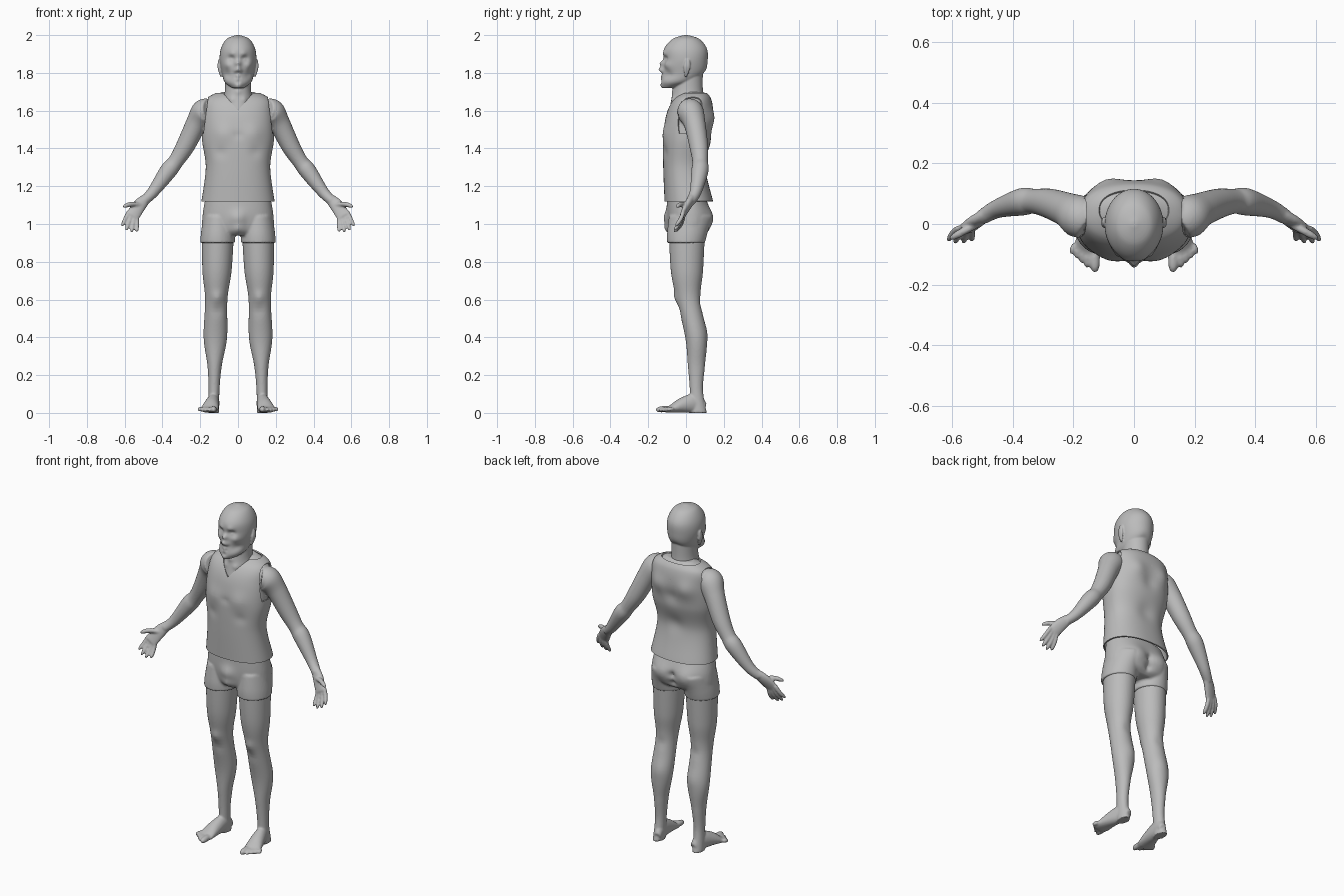
import bpy
import bmesh
import math
from mathutils import Vector

cube = bpy.data.objects.get("Cube")
if cube:
    bpy.data.objects.remove(cube, do_unlink=True)

COLOUR = (.5, .5, .5, 1)
grey = bpy.data.materials.new("clay_grey")
grey.use_nodes = True
grey.diffuse_color = COLOUR
grey.node_tree.nodes["Principled BSDF"].inputs["Base Color"].default_value = COLOUR

ONE = (1,)
BOTH = (1, -1)
SIDEWAYS, DEPTH, UP = Vector((1, 0, 0)), Vector((0, 1, 0)), Vector((0, 0, 1))


def spline(rows, t):
    """Catmull-Rom point at t (0 to 1) through rows of numbers."""
    last = len(rows) - 1
    i = min(int(t * last), last - 1)
    u = t * last - i
    before, start, end, after = (rows[max(0, min(last, i + k))] for k in range(-1, 3))
    point = []
    for p, q, r, s in zip(before, start, end, after):
        curve = 2 * p - 5 * q + 4 * r - s + u * (3 * (q - r) + s - p)
        point.append(q + u * (r - p + u * curve) / 2)
    return point


def tube(bm, rows, sides=ONE, rings=60, segments=64, reference=DEPTH, level=False, power=2, caps=True):
    """Loft through rows of (x, y, z, radius, depth radius), once for each side."""
    points = [spline(rows, i / (rings - 1)) for i in range(rings)]
    for side in sides:
        loops = []
        for i, point in enumerate(points):
            behind, ahead = points[max(i - 1, 0)], points[min(i + 1, rings - 1)]
            along = UP if level else (Vector(ahead[:3]) - Vector(behind[:3])).normalized()
            across = along.cross(reference).normalized()
            deep = across.cross(along)
            loop = []
            for k in range(segments):
                angle = math.tau * k / segments
                c, s = (math.copysign(abs(v) ** (2 / power), v) for v in (math.cos(angle), math.sin(angle)))
                co = Vector(point[:3]) + across * c * point[3] + deep * s * point[4]
                co.x *= side
                loop.append(bm.verts.new(co))
            loops.append(loop)
        for low, high in zip(loops, loops[1:]):
            for k in range(segments):
                bm.faces.new((low[k - 1], low[k], high[k], high[k - 1]))
        if caps:
            bm.faces.new(loops[0])
            bm.faces.new(loops[-1])


def slices(bm, rows, stance=0, lean=0, inset=0, **options):
    """Loft through level slices of (height, half width, front y, back y)."""
    tube(bm, [(stance - lean * z, (front + back) / 2, z, width - inset, (back - front) / 2 - inset)
              for z, width, front, back in rows], level=True, **options)


def digit(bm, base, tip, radius, bend):
    """Finger or toe with a rounded end, on both sides."""
    rows = []
    for i in range(8):
        t = math.sin(math.pi / 2 * i / 7)
        centre = base.lerp(tip, t) + bend * math.sin(math.pi * t)
        thickness = radius * max(.1, math.sqrt(1 - t ** 6))
        rows.append((*centre, thickness, thickness))
    tube(bm, rows, BOTH, rings=16, segments=16, reference=Vector((0, 1, .5)))


def sculpt(bm, front, back):
    """Swell (or sink) soft spots of (x, z, radius, amount) on the front or back, mirrored."""
    for direction, spots in ((-1, front), (1, back)):
        for x, z, radius, amount in spots.values():
            for centre in {x, -x}:
                for v in bm.verts:
                    facing = max(0, min(1, direction * (v.co.y - .04) / .04))
                    distance = math.hypot(v.co.x - centre, v.co.z - z)
                    v.co.y += direction * facing * amount * math.exp(-(distance / radius) ** 2)


def finish(bm, name, voxel=None):
    """Turn the mesh into an object, fusing overlapping parts if a voxel size is given."""
    bmesh.ops.recalc_face_normals(bm, faces=bm.faces[:])
    for face in bm.faces:
        face.smooth = True
    for edge in bm.edges:
        edge.smooth = not edge.is_boundary
    mesh = bpy.data.meshes.new(name)
    bm.to_mesh(mesh)
    bm.free()
    mesh.materials.append(grey)
    obj = bpy.data.objects.new(name, mesh)
    bpy.context.collection.objects.link(obj)
    if voxel:
        remesh = obj.modifiers.new("fuse", "REMESH")
        remesh.mode = "VOXEL"
        remesh.voxel_size = voxel
        remesh.use_smooth_shade = True
        relax = obj.modifiers.new("relax", "SMOOTH")
        relax.factor = .5
        relax.iterations = 2
    return obj


# Head with ears and neck
bm = bmesh.new()
slices(bm, [(1.72, .03, -.12, -.06), (1.75, .07, -.13, .04), (1.8, .085, -.12, .1), (1.87, .097, -.12, .115),
            (1.93, .09, -.115, .11), (1.98, .06, -.07, .07), (2, .01, -.01, .01)], rings=100, segments=100)
sculpt(bm, front={
    "nose bridge": (0, 1.85, .015, .02),
    "nose tip": (0, 1.82, .015, .025),
    "nostril": (.014, 1.81, .01, .01),
    "eye socket": (.035, 1.875, .018, -.016),
    "eyeball": (.035, 1.87, .01, .007),
    "brow": (.03, 1.9, .017, .007),
    "cheekbone": (.06, 1.84, .02, .01),
    "cheek hollow": (.055, 1.79, .02, -.01),
    "lips": (0, 1.78, .018, .01),
    "mouth line": (.01, 1.775, .007, -.006),
    "chin groove": (0, 1.75, .01, -.006),
    "chin": (0, 1.73, .02, .01),
}, back={"nape": (0, 1.78, .03, -.01)})
tube(bm, [(.09, 0, 1.78, .004, .006), (.1, .005, 1.83, .008, .018), (.1, .01, 1.87, .004, .01)], BOTH)
slices(bm, [(1.6, .1, -.09, .11), (1.7, .07, -.07, .09), (1.83, .07, -.05, .09)])
sculpt(bm, front={"throat": (0, 1.7, .015, .006), "neck cord": (.035, 1.66, .015, .006)}, back={})
finish(bm, "head_and_neck", voxel=.0045)

# Torso shape shared by chest and shirt
TORSO = [(1.12, .19, -.11, .14), (1.3, .167, -.117, .1), (1.45, .187, -.117, .13), (1.58, .182, -.1, .14),
         (1.66, .165, -.06, .13), (1.7, .09, 0, .1)]


def torso(bm, rows, **options):
    slices(bm, rows, power=2.3, **options)
    sculpt(bm, front={
        "pectoral": (.08, 1.48, .05, .01),
        "rib hollow": (.09, 1.38, .03, -.006),
        "breastbone": (0, 1.47, .02, -.006),
    }, back={
        "shoulder blade": (.09, 1.56, .05, .015),
        "upper spine": (0, 1.5, .04, -.01),
        "lower spine": (0, 1.33, .05, -.01),
    })


# Chest, arms and hands
bm = bmesh.new()
torso(bm, TORSO[2:], inset=.008)


def arm_depth(x):
    return .075 - 2 * (x - .34) ** 2


arm = [(.15, 1.6, .06), (.18, 1.59, .07), (.22, 1.53, .057), (.28, 1.41, .049), (.33, 1.33, .041),
       (.37, 1.28, .045), (.45, 1.17, .031), (.5, 1.12, .025)]
tube(bm, [(x, arm_depth(x), z, r, r) for x, z, r in arm], BOTH)
palm = [(.48, 1.14, .025, .02), (.52, 1.1, .035, .02), (.56, 1.04, .037, .012)]
tube(bm, [(x, arm_depth(x), z, width, thick) for x, z, width, thick in palm], BOTH)
for i in range(4):
    knuckle = Vector((.577 - .014 * i, -.015, 1.065 - .01 * i))
    length = .1 if i in (1, 2) else .085
    digit(bm, knuckle, knuckle + length * Vector((.45 - .15 * i, -.5, -.9)), .0115, DEPTH * .008)
digit(bm, Vector((.52, 0, 1.1)), Vector((.61, -.05, 1.09)), .013, UP * .01)
finish(bm, "chest_and_arms", voxel=.0055)

# Sleeveless shirt, its neckline and armholes cut along planes
NECK_POINT, NECK_SLOPE, COLLAR, NECK_BACK = 1.6, 1.15, 1.69, .03
ARMHOLE_BASE, ARMHOLE_WIDTH, ARMHOLE_TILT = 1.48, .18, .13
bm = bmesh.new()
torso(bm, TORSO, segments=80, caps=False)
cuts = [(UP * COLLAR, UP), (UP * ARMHOLE_BASE, UP), (DEPTH * NECK_BACK, DEPTH)]
for side in BOTH:
    outward = SIDEWAYS * side
    cuts.append((UP * NECK_POINT, outward * NECK_SLOPE - UP))
    cuts.append((UP * ARMHOLE_BASE + outward * ARMHOLE_WIDTH, outward + UP * ARMHOLE_TILT))
for point, normal in cuts:
    everything = bm.verts[:] + bm.edges[:] + bm.faces[:]
    bmesh.ops.bisect_plane(bm, geom=everything, plane_co=point, plane_no=normal)


def is_opening(p):
    reach = abs(p.x)
    vee = p.y < NECK_BACK and p.z > NECK_POINT + NECK_SLOPE * reach
    rise = p.z - ARMHOLE_BASE
    armhole = rise > 0 and reach + ARMHOLE_TILT * rise > ARMHOLE_WIDTH
    return vee or armhole or p.z > COLLAR


holes = [face for face in bm.faces if is_opening(face.calc_center_median())]
bmesh.ops.delete(bm, geom=holes, context="FACES")
cloth = finish(bm, "shirt").modifiers.new("cloth", "SOLIDIFY")
cloth.thickness = .007
cloth.offset = 0

# Each leg leans inwards with height
LEG = {"stance": .13, "lean": .025, "sides": BOTH}

# Shorts: hips and two short legs
bm = bmesh.new()
slices(bm, [(1.15, .17, -.1, .1), (1.05, .187, -.1, .13), (.97, .187, -.09, .12), (.94, .15, -.07, .09)], power=2.3)
slices(bm, [(1.04, .08, -.09, .12), (.95, .09, -.1, .11), (.9, .092, -.1, .1)], **LEG)
sculpt(bm, front={"pouch": (0, 1.03, .04, .02), "lower pouch": (0, .97, .03, .02)},
       back={"buttock": (.085, 1.03, .06, .02), "cleft": (0, 1.03, .02, -.02), "lower cleft": (0, .98, .02, -.02)})
finish(bm, "shorts", voxel=.007)

# Legs, feet and toes
bm = bmesh.new()
slices(bm, [(.95, .085, -.09, .1), (.75, .077, -.08, .09), (.6, .059, -.05, .077), (.4, .062, -.004, .11),
            (.25, .038, .01, .1), (.12, .029, .02, .09), (0, .03, .02, .11)], **LEG)
sculpt(bm, front={"kneecap": (.11, .61, .03, .01), "below knee": (.11, .54, .03, -.005)},
       back={"calf": (.1, .43, .05, .006), "knee hollow": (.11, .58, .03, -.005)})
foot = [(.1, .03, .02, .02), (.05, .05, .03, .05), (-.02, .04, .04, .04), (-.08, .02, .047, .02), (-.11, .014, .04, .012)]
tube(bm, [(.137 - .18 * y, y, z, width, height) for y, z, width, height in foot], BOTH, reference=UP)
digit(bm, Vector((.13, -.08, .018)), Vector((.129, -.16, .015)), .017, UP * .003)
for i in range(4):
    root = Vector((.153 + .014 * i, -.07, .018))
    digit(bm, root, root + Vector((.003 * (i + 1), .016 * i - .075, -.007)), .0115, UP * .006)
finish(bm, "legs_and_feet", voxel=.006)
